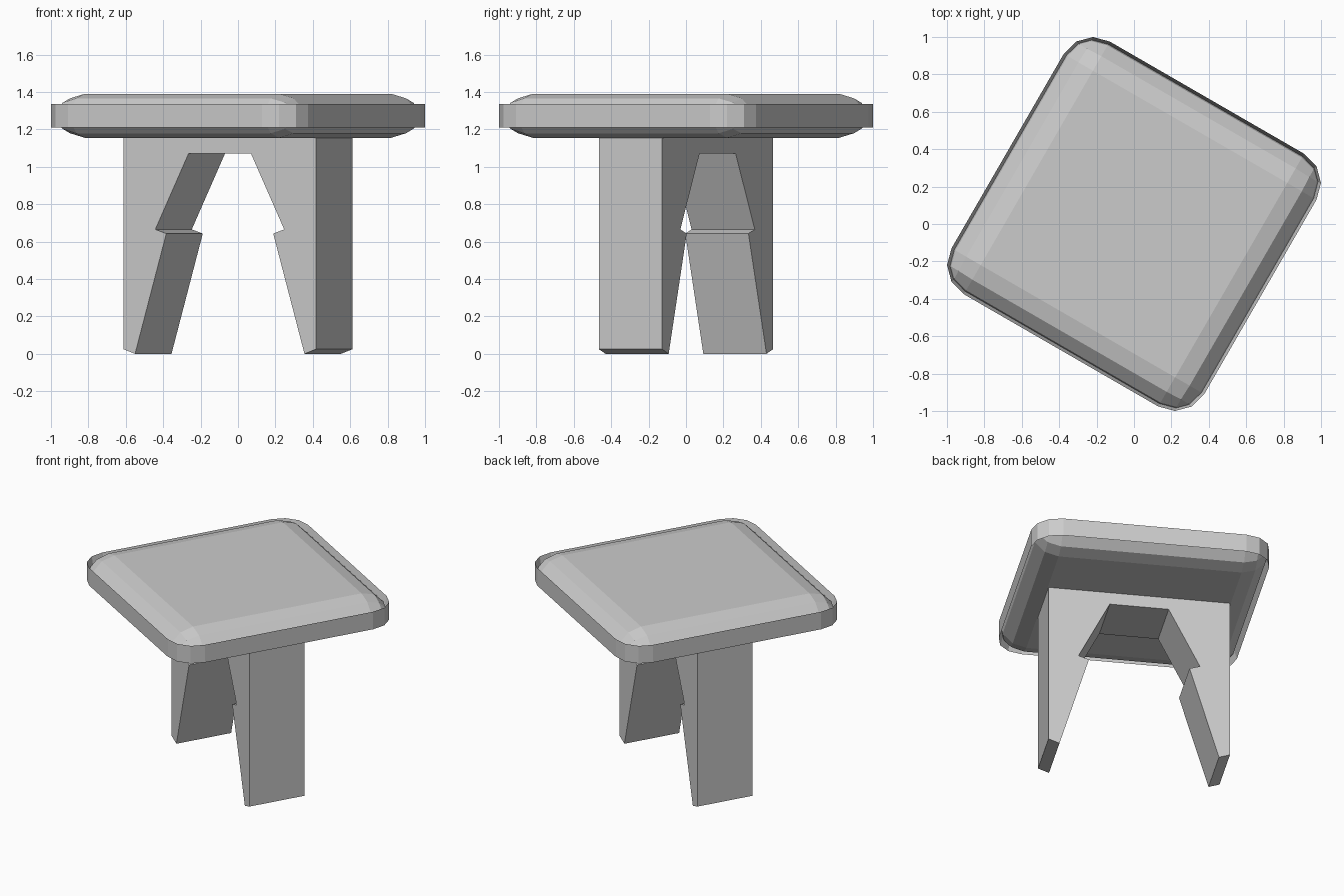
import bpy, bmesh
from math import radians

if "Cube" in bpy.data.objects:
    bpy.data.objects.remove(bpy.data.objects["Cube"])

TURN = radians(-30)  # the whole stool is turned about z


def add_object(name, bm):
    mesh = bpy.data.meshes.new(name)
    bm.to_mesh(mesh)
    bm.free()
    obj = bpy.data.objects.new(name, mesh)
    bpy.context.collection.objects.link(obj)
    obj.rotation_euler.z = TURN
    return obj


# Seat: thin slab whose bevel is wider than half its thickness, so the
# overlapping rounds leave a raised lip around the rim
half, bottom, top = 0.78, 1.155, 1.39
bm = bmesh.new()
bmesh.ops.create_cube(bm, size=1)
for v in bm.verts:
    v.co.x *= 2 * half
    v.co.y *= 2 * half
    v.co.z = top if v.co.z > 0 else bottom
seat = add_object("seat", bm)
bevel = seat.modifiers.new("rounded_edges", 'BEVEL')
bevel.width = 0.18
bevel.segments = 3
bevel.limit_method = 'NONE'
bevel.use_clamp_overlap = False

# Leg frame: mirrored outline with notched inner edges, extruded in depth
right = [(0.193, 1.07), (0.398, 0.665), (0.33, 0.643),
         (0.523, 0.0), (0.595, 0.025), (0.595, bottom)]
outline = right + [(-x, z) for x, z in reversed(right)]
depth = 0.39
bm = bmesh.new()
face = bm.faces.new([bm.verts.new((x, -depth / 2, z)) for x, z in outline])
ext = bmesh.ops.extrude_face_region(bm, geom=[face])
moved = [g for g in ext["geom"] if isinstance(g, bmesh.types.BMVert)]
bmesh.ops.translate(bm, verts=moved, vec=(0, depth, 0))
bmesh.ops.recalc_face_normals(bm, faces=bm.faces)
add_object("leg_frame", bm)
